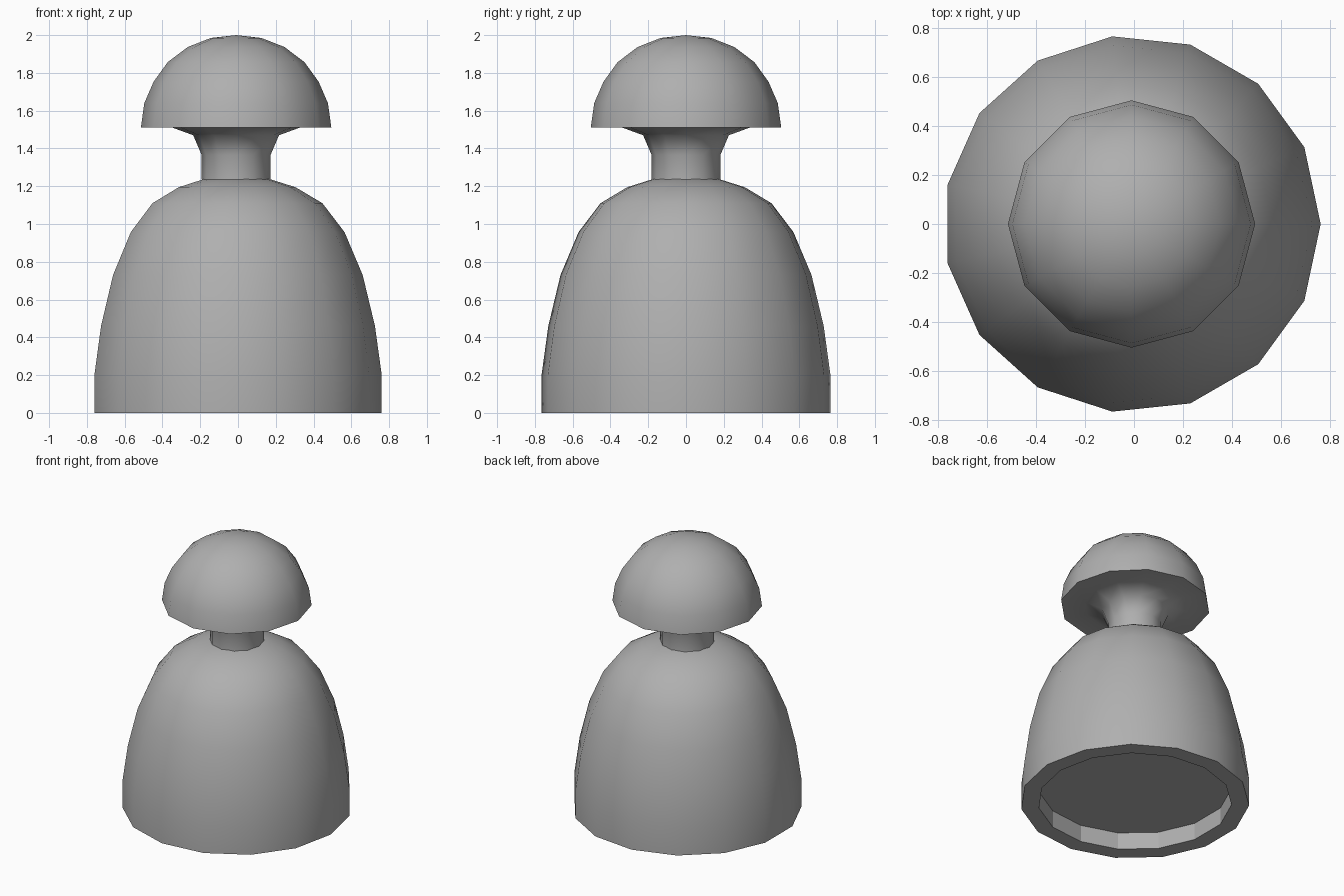
import bpy
import bmesh
from math import cos, sin, tau, radians

cube = bpy.data.objects.get("Cube")
if cube:
    bpy.data.objects.remove(cube)

grey = bpy.data.materials.new("mid_grey")
grey.use_nodes = True
colour = (0.43, 0.43, 0.43, 1)
grey.diffuse_color = colour
grey.node_tree.nodes["Principled BSDF"].inputs["Base Color"].default_value = colour


def lathe(name, profile, sides, centre_x, sharp_angle, flat_bands=()):
    """Spin (radius, z) points, listed bottom centre to top, about a vertical axis."""
    bm = bmesh.new()
    rings = []
    for r, z in profile:
        if r == 0:
            rings.append([bm.verts.new((0, 0, z))] * sides)
        else:
            rings.append([bm.verts.new((r * cos(tau * i / sides), r * sin(tau * i / sides), z))
                          for i in range(sides)])
    for band, (low, high) in enumerate(zip(rings, rings[1:])):
        for i in range(sides):
            j = (i + 1) % sides
            corners = dict.fromkeys((low[i], low[j], high[j], high[i]))
            face = bm.faces.new(list(corners))
            face.smooth = band not in flat_bands
    bmesh.ops.recalc_face_normals(bm, faces=bm.faces)
    for edge in bm.edges:
        edge.smooth = edge.calc_face_angle(0) < sharp_angle
    mesh = bpy.data.meshes.new(name)
    bm.to_mesh(mesh)
    bm.free()
    mesh.materials.append(grey)
    obj = bpy.data.objects.new(name, mesh)
    obj.location.x = centre_x
    bpy.context.collection.objects.link(obj)


# Bell-shaped body with a shallow recess under the base
lathe("body", [(0, 0.125), (0.65, 0.125), (0.65, 0), (0.769, 0), (0.769, 0.2),
               (0.733, 0.46), (0.668, 0.73), (0.572, 0.957), (0.455, 1.11),
               (0.312, 1.195), (0.175, 1.238), (0, 1.24)],
      15, -0.008, radians(50), flat_bands=(0, 1, 2))

# Neck flaring into the flat underside of the domed head
lathe("neck_and_head", [(0, 1.235), (0.182, 1.235), (0.182, 1.365), (0.227, 1.47),
                        (0.342, 1.512), (0.504, 1.512), (0.486, 1.64), (0.437, 1.753),
                        (0.362, 1.857), (0.256, 1.937), (0.134, 1.985), (0, 2)],
      12, -0.01, radians(55), flat_bands=(0,))
